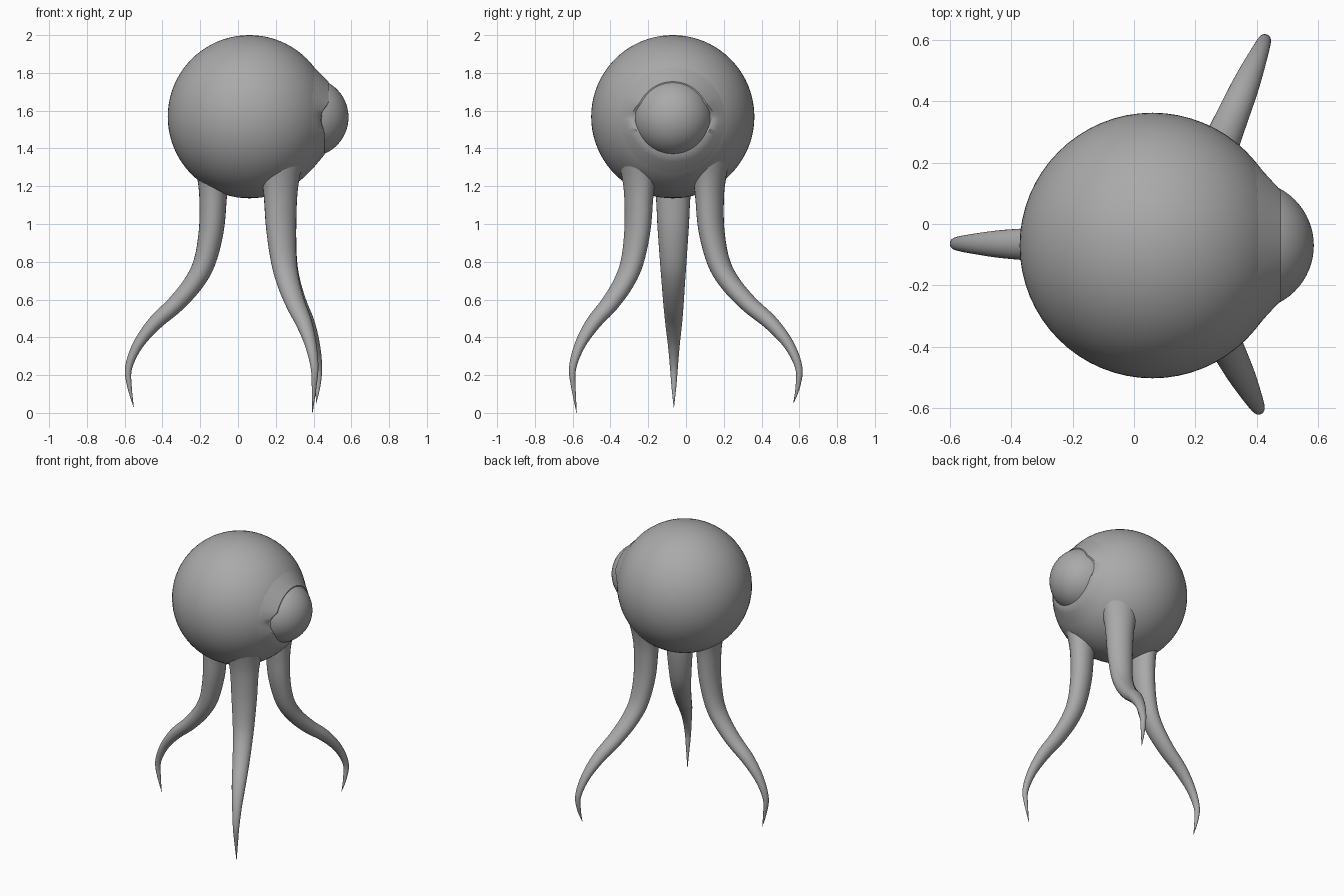
import bpy, bmesh, math
from mathutils import Vector

if "Cube" in bpy.data.objects:
    bpy.data.objects.remove(bpy.data.objects["Cube"], do_unlink=True)

grey = bpy.data.materials.new("mid grey")
grey.use_nodes = True
grey.diffuse_color = (0.4, 0.4, 0.4, 1)
grey.node_tree.nodes["Principled BSDF"].inputs["Base Color"].default_value = (0.4, 0.4, 0.4, 1)

BODY = Vector((0.06, -0.07, 1.568))
BODY_R = 0.432
EYE = Vector((0.375, -0.07, 1.565))
EYE_R = 0.21


def finish(name, bm, angle=40):
    bmesh.ops.recalc_face_normals(bm, faces=bm.faces)
    mesh = bpy.data.meshes.new(name)
    bm.to_mesh(mesh)
    bm.free()
    mesh.materials.append(grey)
    obj = bpy.data.objects.new(name, mesh)
    bpy.context.collection.objects.link(obj)
    bpy.ops.object.select_all(action='DESELECT')
    obj.select_set(True)
    bpy.context.view_layer.objects.active = obj
    bpy.ops.object.shade_smooth_by_angle(angle=math.radians(angle))
    return obj


def ball(name, centre, radius):
    bm = bmesh.new()
    bmesh.ops.create_uvsphere(bm, u_segments=64, v_segments=40, radius=radius)
    bmesh.ops.translate(bm, verts=bm.verts, vec=centre)
    finish(name, bm)


def bridge(bm, a, b):
    n = len(a)
    for i in range(n):
        bm.faces.new((a[i], a[(i + 1) % n], b[(i + 1) % n], b[i]))


def spline(points, steps=5):
    """Smooth curve through the points."""
    pts = [Vector(p) for p in points]
    pts = [pts[0]] + pts + [pts[-1]]
    out = []
    for p0, p1, p2, p3 in zip(pts, pts[1:], pts[2:], pts[3:]):
        for k in range(steps):
            t = k / steps
            out.append(0.5 * (2 * p1 + (p2 - p0) * t
                              + (2 * p0 - 5 * p1 + 4 * p2 - p3) * t * t
                              + (3 * p1 - p0 - 3 * p2 + p3) * t ** 3))
    return out + [pts[-1]]


# Shared leg profile: share of the outward reach, height, thickness
LEG = [(0, 1.36, .11), (0, 1.25, .085), (0, 1.14, .073), (.02, .97, .066),
       (.1, .8, .058), (.235, .685, .052), (.445, .575, .046), (.69, .475, .039),
       (.89, .36, .028), (1, .24, .019), (.99, .14, .012)]


def leg(name, root, reach, tip_z):
    bm = bmesh.new()
    root, reach = Vector((*root, 0)), Vector((*reach, 0))
    out, length = reach.normalized(), reach.length
    side = Vector((-out.y, out.x, 0))
    path = spline(LEG + [(.94, tip_z, .001)])
    centres = [root + out * (p.x * length) + Vector((0, 0, p.y)) for p in path]
    rings = []
    for i, (c, p) in enumerate(zip(centres, path)):
        tangent = (centres[min(i + 1, len(path) - 1)] - centres[max(i - 1, 0)]).normalized()
        normal = tangent.cross(side).normalized()
        wide = 1.05 + 0.2 * min(1, max(0, p.y))
        ring = []
        for k in range(28):
            a = math.tau * k / 28
            ring.append(bm.verts.new(c + p.z * (normal * math.cos(a) + side * wide * math.sin(a))))
        rings.append(ring)
    for a, b in zip(rings, rings[1:]):
        bridge(bm, a, b)
    bm.faces.new(rings[0])
    bm.faces.new(rings[-1])
    finish(name, bm, 60)


# Head and eye
ball("body", BODY, BODY_R)
ball("eyeball", EYE, EYE_R)

# Eyelid: collar from the body to a rim that dips at the two corners
bm = bmesh.new()
N = 120
rows = [[] for _ in range(6)]
for k in range(N):
    a = math.tau * k / N
    s, c = math.sin(a), math.cos(a)
    corner = abs(c) ** 14
    lift = 0.041 if s > 0 else 0.02
    rim_x = 0.437 + lift * min(1, abs(s) * 2.6) ** 1.3
    rim_r = math.sqrt(EYE_R ** 2 - (rim_x - EYE.x) ** 2) + 0.006 + 0.01 * corner
    base = [(0.358, 0.308), (0.395, 0.273)]
    mid = [(base[1][0] + (rim_x - base[1][0]) * t,
            base[1][1] + (rim_r - base[1][1]) * t) for t in (0.5, 1)]
    inner = [(rim_x - 0.002, rim_r - 0.03), (0.36, 0.17)]
    for row, (x, r) in zip(rows, base + mid + inner):
        row.append(bm.verts.new((x, EYE.y + r * c, EYE.z + r * s)))
for i in range(len(rows)):
    bridge(bm, rows[i], rows[(i + 1) % len(rows)])
finish("eyelid", bm, 45)

# Three legs: root, outward reach, tip height
leg("back_leg", (-0.132, -0.068), (-0.447, 0.004), 0.03)
leg("right_leg", (0.225, -0.25), (0.18, -0.35), 0.0)
leg("left_leg", (0.225, 0.125), (0.2, 0.472), 0.05)
